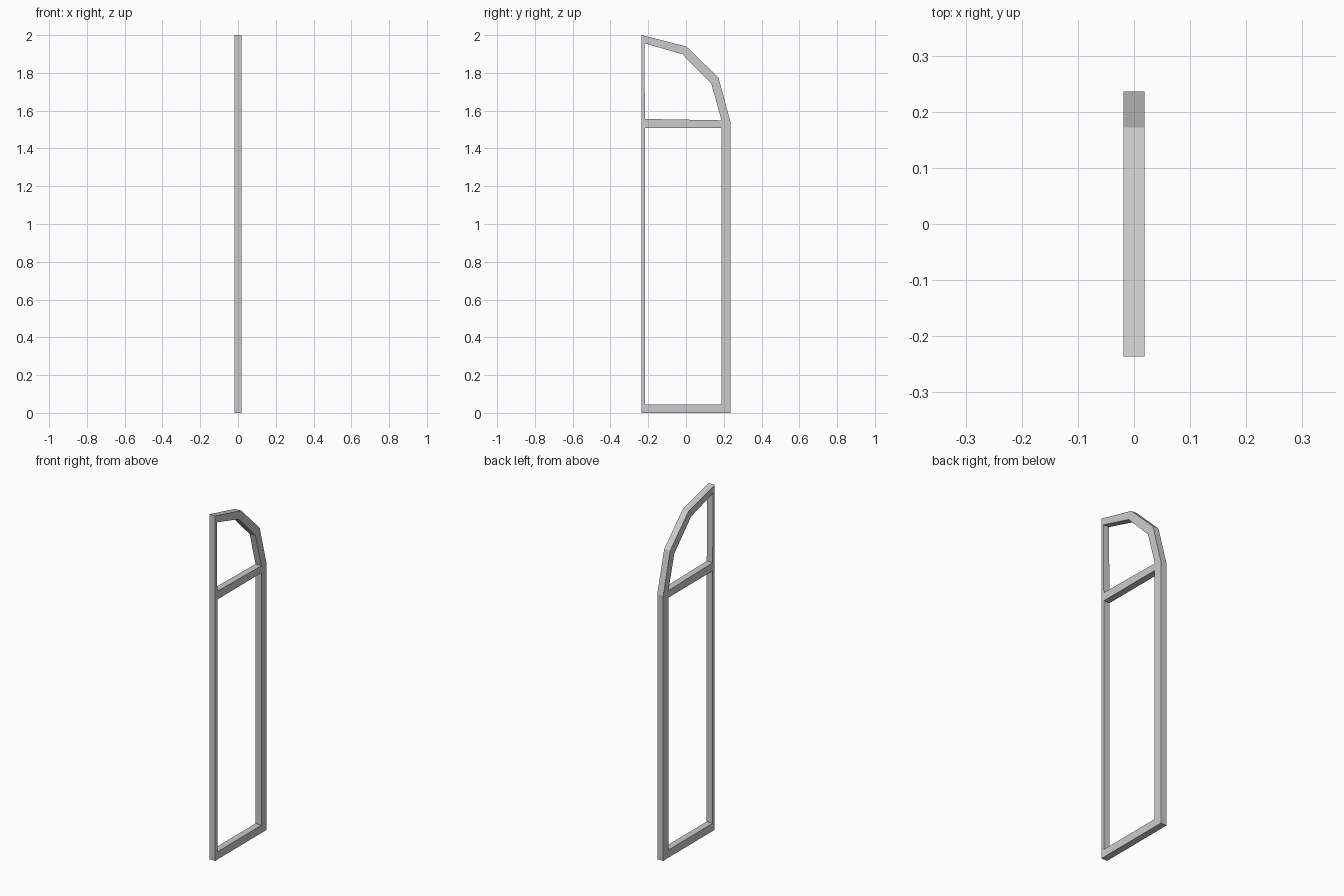
import bpy, bmesh
from math import radians

if "Cube" in bpy.data.objects:
    bpy.data.objects.remove(bpy.data.objects["Cube"])

HALF = 0.019  # half depth of the frame along x

# Profiles as (y, z): outer silhouette, upper arched opening, lower opening
outer = [(-0.236, 0), (0.236, 0), (0.236, 1.538), (0.172, 1.775),
         (0.002, 1.94), (-0.236, 2.0)]
upper = [(-0.217, 1.556), (0.188, 1.549), (0.134, 1.743),
         (-0.02, 1.899), (-0.221, 1.957)]
lower = [(-0.217, 0.045), (0.187, 0.045), (0.187, 1.508), (-0.217, 1.508)]

# Filled outline with two holes, extruded to a solid window frame
curve = bpy.data.curves.new("window_frame", 'CURVE')
curve.dimensions = '2D'
curve.fill_mode = 'BOTH'
curve.extrude = HALF
for loop in (outer, upper, lower):
    s = curve.splines.new('POLY')
    s.points.add(len(loop) - 1)
    for p, (y, z) in zip(s.points, loop):
        p.co = (y, z, 0, 1)
    s.use_cyclic_u = True

frame = bpy.data.objects.new("window_frame", curve)
bpy.context.collection.objects.link(frame)
frame.rotation_euler = (radians(90), 0, radians(90))  # profile into the YZ plane

# Convert to a clean flat-shaded mesh
bpy.context.view_layer.objects.active = frame
frame.select_set(True)
bpy.ops.object.convert(target='MESH')
bpy.ops.object.transform_apply(location=False, rotation=True, scale=False)
bm = bmesh.new()
bm.from_mesh(frame.data)
bmesh.ops.remove_doubles(bm, verts=bm.verts, dist=0.0005)
bmesh.ops.recalc_face_normals(bm, faces=bm.faces)
for f in bm.faces:
    f.smooth = False
bm.to_mesh(frame.data)
bm.free()
